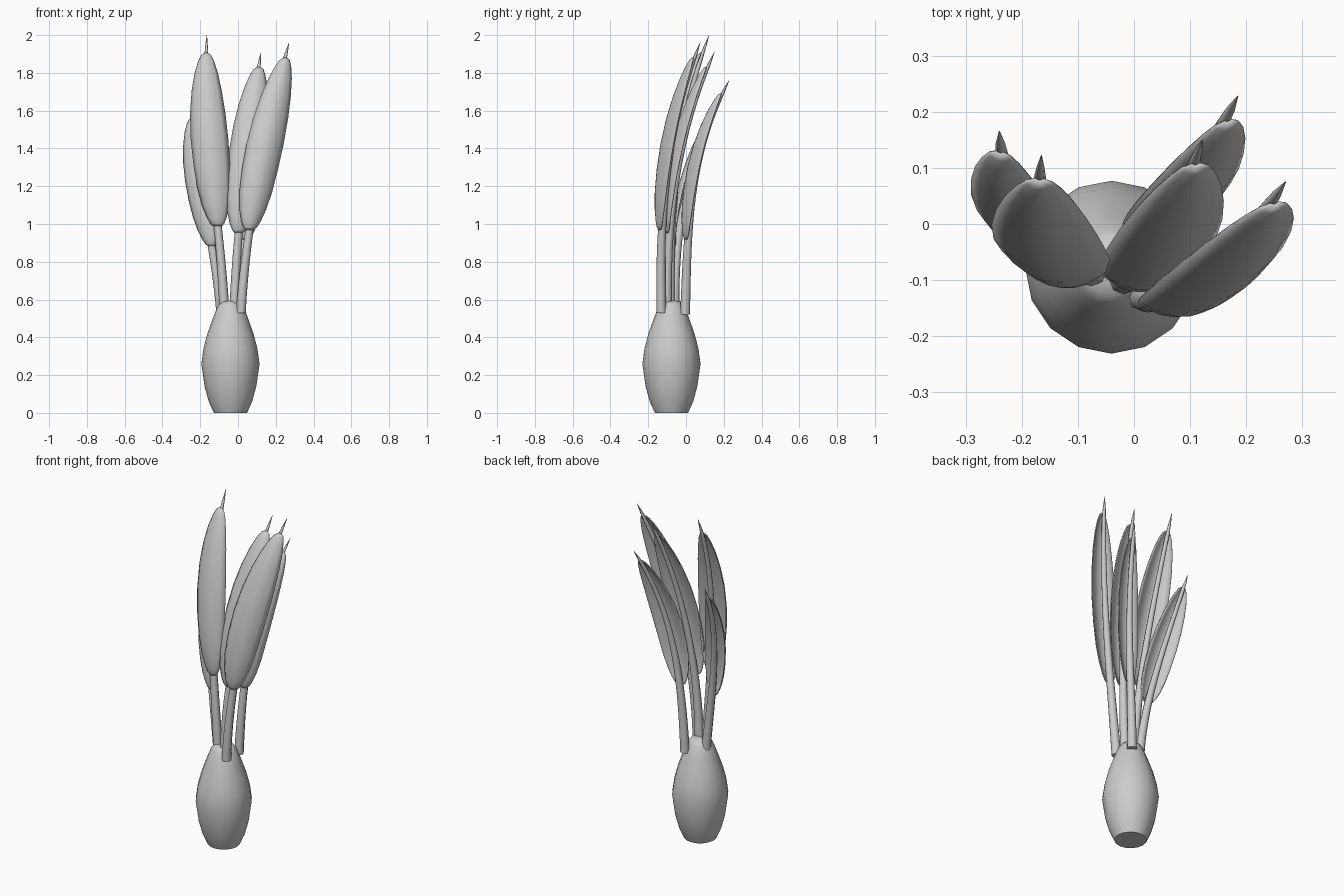
import bpy, bmesh, math
from mathutils import Vector

if "Cube" in bpy.data.objects:
    bpy.data.objects.remove(bpy.data.objects["Cube"])


def make_object(name, bm, angle=50):
    bmesh.ops.recalc_face_normals(bm, faces=bm.faces)
    me = bpy.data.meshes.new(name)
    bm.to_mesh(me)
    bm.free()
    ob = bpy.data.objects.new(name, me)
    bpy.context.collection.objects.link(ob)
    bpy.ops.object.select_all(action='DESELECT')
    ob.select_set(True)
    bpy.context.view_layer.objects.active = ob
    bpy.ops.object.shade_smooth_by_angle(angle=math.radians(angle))
    return ob


def loft(bm, rings, closed):
    # Skin successive rows of points
    rows = [[bm.verts.new(p) for p in ring] for ring in rings]
    n = len(rows[0])
    for a, b in zip(rows, rows[1:]):
        for i in range(n if closed else n - 1):
            j = (i + 1) % n
            bm.faces.new((a[i], a[j], b[j], b[i]))
    return rows


def circle(c, r, n):
    return [Vector((c[0] + r * math.cos(2 * math.pi * i / n),
                    c[1] + r * math.sin(2 * math.pi * i / n), c[2])) for i in range(n)]


def lerp_table(tab, t):
    for (a, va), (b, vb) in zip(tab, tab[1:]):
        if t <= b:
            return va + (vb - va) * (t - a) / (b - a)
    return tab[-1][1]


def path_at(pts, z):
    # Smooth curve through the control points, driven by height
    x = y = 0
    for i, p in enumerate(pts):
        k = 1
        for j, q in enumerate(pts):
            if i != j:
                k *= (z - q[2]) / (p[2] - q[2])
        x += k * p[0]
        y += k * p[1]
    return Vector((x, y, z))


# Vase: sixteen-sided turned body
profile = [(0.088, 0), (0.115, 0.06), (0.137, 0.14), (0.154, 0.26), (0.143, 0.34),
           (0.122, 0.42), (0.09, 0.51), (0.068, 0.565), (0.05, 0.588), (0.02, 0.594)]
bm = bmesh.new()
rows = loft(bm, [circle((-0.04, -0.077, z), r, 16) for r, z in profile], True)
bm.faces.new(rows[0])
bm.faces.new(rows[-1])
make_object("vase", bm)

WIDTH = [(0, 0.22), (0.015, 0.36), (0.05, 0.52), (0.12, 0.72), (0.22, 0.88), (0.35, 0.97),
         (0.5, 1), (0.65, 0.94), (0.78, 0.8), (0.88, 0.62), (0.95, 0.42), (0.985, 0.26), (1, 0.08)]


def stem(name, pts, top):
    z0, z1 = pts[0][2], pts[-1][2]
    radii = [(z0, 0.026), (pts[1][2], 0.021), (top, 0.011), (z1, 0.001)]
    bm = bmesh.new()
    n = 24
    rings = []
    for i in range(n + 1):
        z = z0 + (z1 - z0) * i / n
        rings.append(circle(path_at(pts, z), lerp_table(radii, z), 8))
    rows = loft(bm, rings, True)
    bm.faces.new(rows[0])
    bm.faces.new(rows[-1])
    make_object(name, bm)


def blade(name, pts, low, top, half, yaw):
    # Leaf bulging forward, cupped around the front of its stem
    c, s = math.cos(math.radians(yaw)), math.sin(math.radians(yaw))
    rings = []
    for t, w in WIDTH:
        p = path_at(pts, low + (top - low) * t)
        row = []
        for i in range(9):
            u = -1 + i / 4
            x = u * w * half
            y = -0.008 - 0.5 * half * w * (1 - u * u)
            row.append(p + Vector((x * c - y * s, x * s + y * c, 0)))
        rings.append(row)
    bm = bmesh.new()
    loft(bm, rings, False)
    ob = make_object(name, bm)
    m = ob.modifiers.new("thickness", 'SOLIDIFY')
    m.thickness = 0.006
    m.offset = 0


# Leaves: stem path (root, blade base, middle, tip), blade bottom, blade top, half width, yaw
leaves = {
    "front_left": ([(-0.072, -0.085, 0.54), (-0.108, -0.075, 1.0), (-0.15, -0.025, 1.45),
                    (-0.165, 0.122, 2.0)], 0.99, 1.905, 0.098, -5),
    "back_left": ([(-0.09, -0.06, 0.54), (-0.145, -0.04, 0.92), (-0.205, 0.03, 1.27),
                   (-0.24, 0.165, 1.62)], 0.885, 1.56, 0.08, -12),
    "middle": ([(-0.02, -0.1, 0.54), (0.005, -0.085, 0.97), (0.05, -0.02, 1.4),
                (0.122, 0.15, 1.91)], 0.955, 1.83, 0.095, 5),
    "front_right": ([(0.015, -0.13, 0.53), (0.065, -0.125, 1.0), (0.147, -0.07, 1.45),
                     (0.27, 0.075, 1.96)], 0.97, 1.88, 0.098, 10),
    "back_right": ([(0.01, -0.005, 0.52), (0.035, 0.012, 0.93), (0.088, 0.068, 1.33),
                    (0.185, 0.228, 1.76)], 0.92, 1.69, 0.085, 12),
}
for key, (pts, low, top, half, yaw) in leaves.items():
    stem(key + "_stem", pts, top)
    blade(key + "_leaf", pts, low, top, half, yaw)
